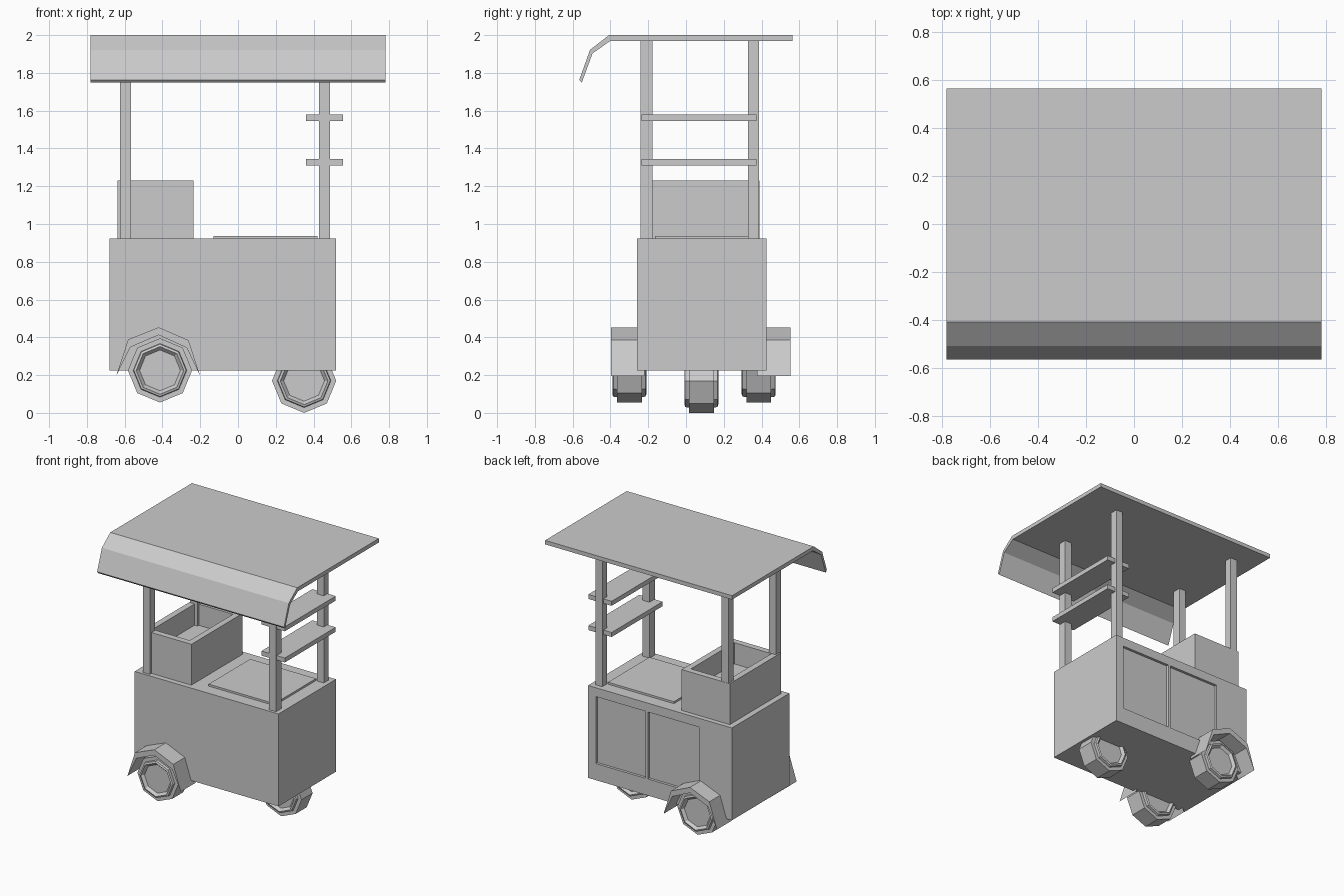
import bpy, bmesh, math

if "Cube" in bpy.data.objects:
    bpy.data.objects.remove(bpy.data.objects["Cube"])


def make_object(name, bm):
    bmesh.ops.recalc_face_normals(bm, faces=bm.faces[:])
    mesh = bpy.data.meshes.new(name)
    bm.to_mesh(mesh)
    bm.free()
    obj = bpy.data.objects.new(name, mesh)
    bpy.context.collection.objects.link(obj)
    return obj


def box_bm(x, y, z):
    bm = bmesh.new()
    bmesh.ops.create_cube(bm, size=1)
    for v in bm.verts:
        for i, (lo, hi) in enumerate((x, y, z)):
            v.co[i] = hi if v.co[i] > 0 else lo
    return bm


def box(name, x, y, z):
    return make_object(name, box_bm(x, y, z))


def extrude_profile(name, points, vec):
    bm = bmesh.new()
    face = bm.faces.new([bm.verts.new(p) for p in points])
    ext = bmesh.ops.extrude_face_region(bm, geom=[face], use_keep_orig=True)
    verts = [g for g in ext["geom"] if isinstance(g, bmesh.types.BMVert)]
    bmesh.ops.translate(bm, verts=verts, vec=vec)
    return make_object(name, bm)


def wheel(name, cx, cy, cz, sides=8):
    # half profile (radius, offset along the axle), mirrored for the other side
    half = [(0.108, -0.07), (0.126, -0.09), (0.139, -0.085), (0.142, -0.066), (0.17, -0.066)]
    profile = half + [(r, -y) for r, y in reversed(half)]
    bm = bmesh.new()
    rings = []
    for r, y in profile:
        rings.append([bm.verts.new((cx + r * math.cos(2 * math.pi * k / sides), cy + y,
                                    cz + r * math.sin(2 * math.pi * k / sides)))
                      for k in range(sides)])
    for a, b in zip(rings, rings[1:]):
        for k in range(sides):
            n = (k + 1) % sides
            bm.faces.new((a[k], a[n], b[n], b[k]))
    bm.faces.new(rings[0])
    bm.faces.new(rings[-1])
    return make_object(name, bm)


# cart body with two recessed doors at the back
body = box("cart_body", (-0.68, 0.52), (-0.26, 0.425), (0.225, 0.922))
for side, x in (("right", (0.04, 0.455)), ("left", (-0.405, 0.02))):
    cutter = box("door_recess_cutter_" + side, x, (0.405, 0.5), (0.35, 0.855))
    cutter.hide_render = True
    cutter.display_type = 'WIRE'
    mod = body.modifiers.new("door_" + side, 'BOOLEAN')
    mod.operation = 'DIFFERENCE'
    mod.solver = 'EXACT'
    mod.object = cutter

# counter panel
box("counter_panel", (-0.13, 0.42), (-0.165, 0.33), (0.915, 0.937))

# open bin on the counter
bm = box_bm((-0.637, -0.235), (-0.22, 0.388), (0.915, 1.23))
bm.normal_update()
top = max(bm.faces, key=lambda f: f.calc_center_median().z)
bmesh.ops.inset_region(bm, faces=[top], thickness=0.065)
ext = bmesh.ops.extrude_face_region(bm, geom=[top])
bmesh.ops.translate(bm, vec=(0, 0, -0.16),
                    verts=[g for g in ext["geom"] if isinstance(g, bmesh.types.BMVert)])
if top.is_valid:
    bmesh.ops.delete(bm, geom=[top], context='FACES_ONLY')
make_object("counter_bin", bm)

# roof posts
for sx, x in (("left", (-0.625, -0.567)), ("right", (0.428, 0.486))):
    for sy, y in (("front", (-0.24, -0.177)), ("back", (0.328, 0.386))):
        box(f"post_{sy}_{sx}", x, y, (0.91, 1.98))

# side shelves
for i, z in enumerate((1.31, 1.545)):
    box(f"shelf_{i + 1}", (0.36, 0.555), (-0.235, 0.372), (z, z + 0.034))

# roof with drooping front awning
roof = [(0.565, 2), (-0.408, 2), (-0.508, 1.922), (-0.565, 1.763),
        (-0.552, 1.748), (-0.495, 1.903), (-0.4, 1.97), (0.565, 1.97)]
extrude_profile("roof", [(-0.78, y, z) for y, z in roof], (1.56, 0, 0))

# wheels
wheel("wheel_front_left", -0.413, -0.30, 0.225)
wheel("wheel_back_left", -0.413, 0.385, 0.225)
wheel("wheel_right", 0.35, 0.081, 0.17)

# crescent mudguards
guard = [(-0.645, 0.195), (-0.582, 0.388), (-0.42, 0.453), (-0.262, 0.385), (-0.2, 0.195),
         (-0.272, 0.345), (-0.42, 0.412), (-0.57, 0.348)]
for side, y in (("front", -0.397), ("back", 0.375)):
    extrude_profile("mudguard_" + side, [(x, y, z) for x, z in guard], (0, 0.178, 0))
